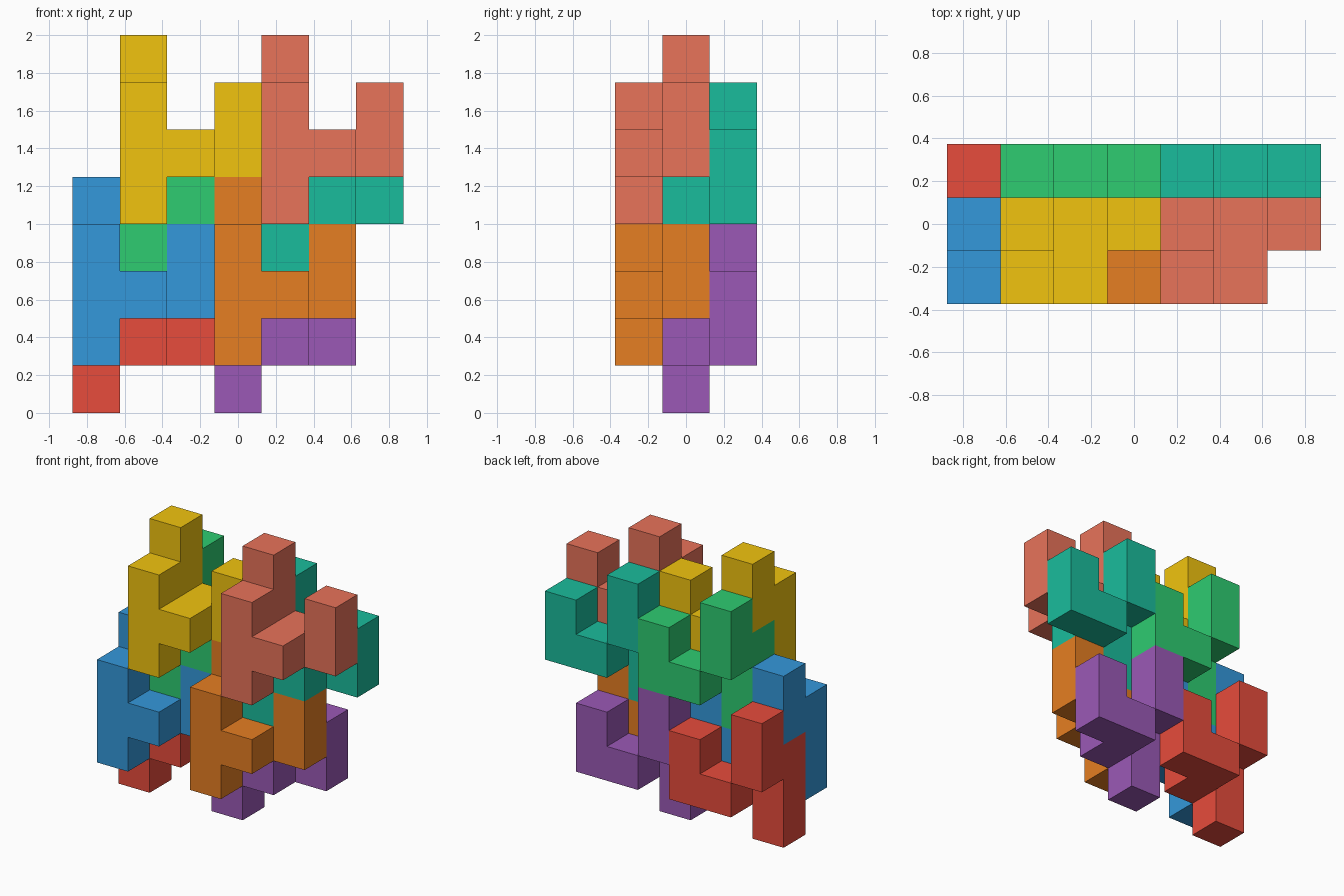
import bpy, bmesh
from mathutils import Vector

if "Cube" in bpy.data.objects:
    bpy.data.objects.remove(bpy.data.objects["Cube"])

U = 0.25  # cube size

# One nine-cube puzzle piece, in cube steps (x, y, z)
PIECE = {(0, 0, 0), (0, 0, 1), (0, 0, 2), (1, 0, 1),
         (0, 1, 2), (0, 1, 3), (1, 1, 1), (2, 1, 1), (2, 1, 2)}

# Copies of the piece: name, cube offset, colour
COPIES = [
    ("blue_piece", (0, 0, 1), "3498DB"),
    ("orange_piece", (3, 0, 1), "E67E22"),
    ("yellow_piece", (1, 0, 4), "F1C40F"),
    ("salmon_piece", (4, 0, 4), "E8735A"),
    ("red_piece", (0, 1, 0), "E74C3C"),
    ("purple_piece", (3, 1, 0), "9B59B6"),
    ("green_piece", (1, 1, 3), "2ECC71"),
    ("teal_piece", (4, 1, 3), "1ABC9C"),
]


def linear(hex_code):
    def channel(i):
        c = int(hex_code[i:i + 2], 16) / 255
        return c / 12.92 if c <= 0.04045 else ((c + 0.055) / 1.055) ** 2.4
    return (channel(0), channel(2), channel(4), 1.0)


def piece_mesh():
    """Outer skin of the piece, with flat areas merged."""
    bm = bmesh.new()
    corners = {}

    def vert(p):
        key = tuple(round(c) for c in p)
        if key not in corners:
            corners[key] = bm.verts.new(Vector(key) * U)
        return corners[key]

    for cell in PIECE:
        for axis in range(3):
            for side in (0, 1):
                step = list(cell)
                step[axis] += 2 * side - 1
                if tuple(step) in PIECE:
                    continue
                base = Vector(cell)
                base[axis] += side
                u, v = Vector((0, 0, 0)), Vector((0, 0, 0))
                u[(axis + 1) % 3] = 1
                v[(axis + 2) % 3] = 1
                loop = [base, base + u, base + u + v, base + v]
                if not side:
                    loop.reverse()
                bm.faces.new([vert(p) for p in loop])
    bmesh.ops.dissolve_limit(bm, angle_limit=0.01,
                             verts=bm.verts[:], edges=bm.edges[:])
    mesh = bpy.data.meshes.new("piece")
    bm.to_mesh(mesh)
    bm.free()
    return mesh


# Interlocking stack: four pieces in front, four behind
skin = piece_mesh()
for name, (i, j, k), colour in COPIES:
    mesh = skin.copy()
    mesh.name = name
    mat = bpy.data.materials.new(name)
    mat.diffuse_color = linear(colour)
    mat.use_nodes = True
    mat.node_tree.nodes["Principled BSDF"].inputs["Base Color"].default_value = mat.diffuse_color
    mesh.materials.append(mat)
    obj = bpy.data.objects.new(name, mesh)
    obj.location = ((i - 3.5) * U, (j - 1.5) * U, k * U)
    bpy.context.collection.objects.link(obj)
bpy.data.meshes.remove(skin)
